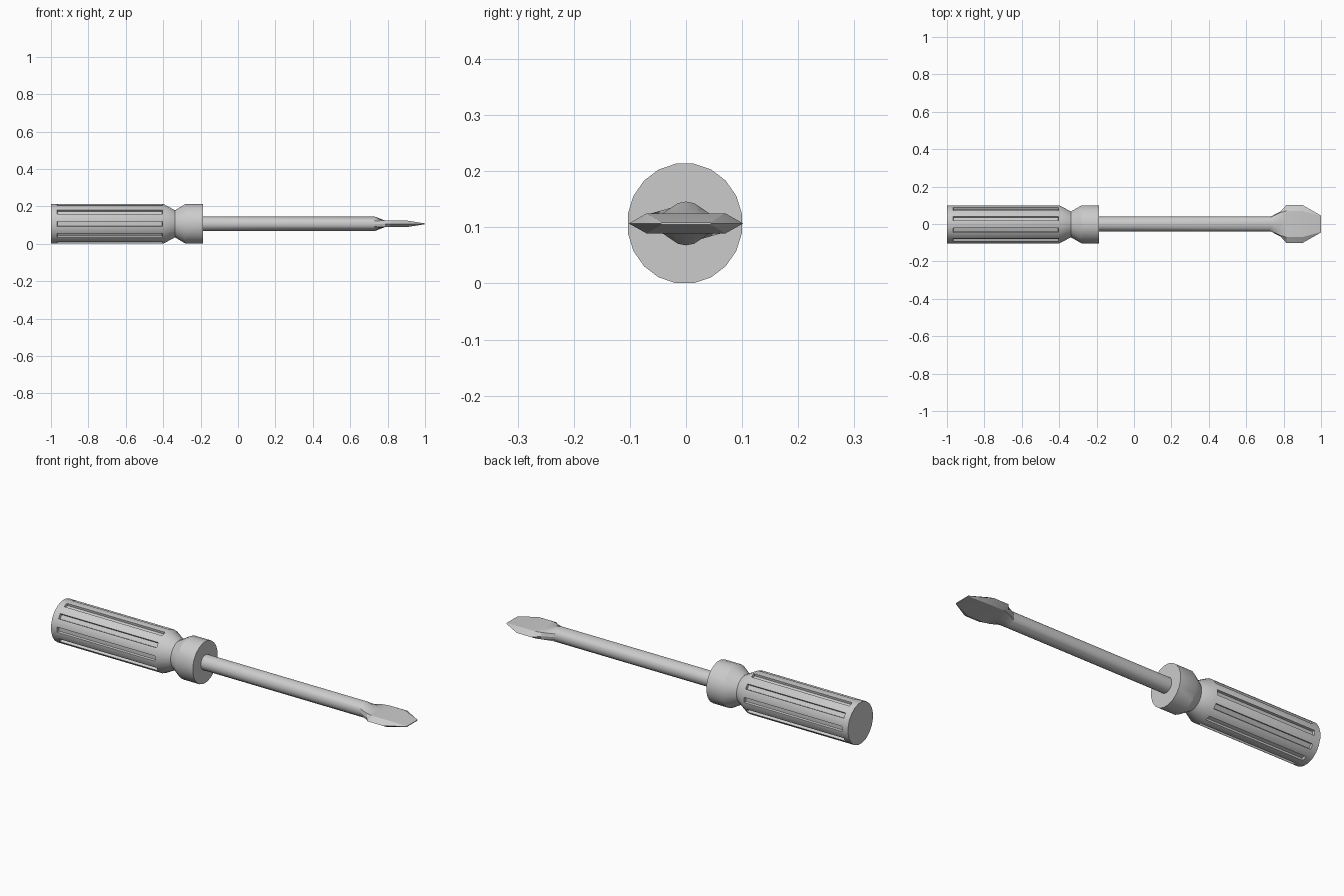
import bpy, bmesh
from math import sin, cos, pi, radians

if "Cube" in bpy.data.objects:
    bpy.data.objects.remove(bpy.data.objects["Cube"])

ZC = 0.107  # height of the tool's axis


def loft(bm, rings):
    """Skin a list of equally sized point rings and cap both ends."""
    vs = [[bm.verts.new(p) for p in ring] for ring in rings]
    n = len(vs[0])
    bands = [[bm.faces.new((a[k], a[(k + 1) % n], b[(k + 1) % n], b[k])) for k in range(n)]
             for a, b in zip(vs, vs[1:])]
    bm.faces.new(vs[0][::-1])
    bm.faces.new(vs[-1])
    return bands


def finish(bm, name, angle):
    bmesh.ops.recalc_face_normals(bm, faces=bm.faces[:])
    me = bpy.data.meshes.new(name)
    bm.to_mesh(me)
    bm.free()
    ob = bpy.data.objects.new(name, me)
    bpy.context.collection.objects.link(ob)
    bpy.ops.object.select_all(action='DESELECT')
    ob.select_set(True)
    bpy.context.view_layer.objects.active = ob
    bpy.ops.object.shade_smooth_by_angle(angle=radians(angle))
    return ob


def ellipse(x, ry, rz, n, yc=0.0, offset=0.0):
    return [(x, yc + ry * cos(2 * pi * (k + offset) / n),
             ZC + rz * sin(2 * pi * (k + offset) / n)) for k in range(n)]


def blade(x, flat, edge, h, n):
    """Flattened hexagon: flat top and bottom, knife edges at the sides."""
    half = n // 2
    pts = []
    for k in range(n):
        if k % half == 0:
            pts.append((x, edge if k == 0 else -edge, ZC))
        else:
            j = k % half
            y = flat * (1 - 2 * (j - 1) / (half - 2))
            pts.append((x, y, ZC + h) if k < half else (x, -y, ZC - h))
    return pts


# handle with a waisted neck
N = 20
bm = bmesh.new()
profile = [(-1, 1), (-0.97, 1), (-0.4, 1), (-0.337, 0.68), (-0.28, 1), (-0.187, 1)]
bands = loft(bm, [ellipse(x, 0.103 * s, 0.1078 * s, N, -0.002, -0.5) for x, s in profile])
bmesh.ops.recalc_face_normals(bm, faces=bm.faces[:])
# grip flutes sunk into every other facet
flutes = bands[1][::2]
bmesh.ops.inset_individual(bm, faces=flutes, thickness=0.005, depth=0)
bmesh.ops.inset_individual(bm, faces=flutes, thickness=0.003, depth=-0.012)
finish(bm, "handle", 30)

# shaft flaring into the flat blade
M = 16
bm = bmesh.new()
loft(bm, [ellipse(-0.25, 0.039, 0.039, M), ellipse(0.73, 0.039, 0.039, M),
          blade(0.785, 0.062, 0.068, 0.018, M),
          blade(0.815, 0.07, 0.102, 0.018, M),
          blade(0.9, 0.07, 0.102, 0.018, M),
          blade(1.0, 0.043, 0.045, 0.002, M)])
finish(bm, "shaft_and_blade", 25)
